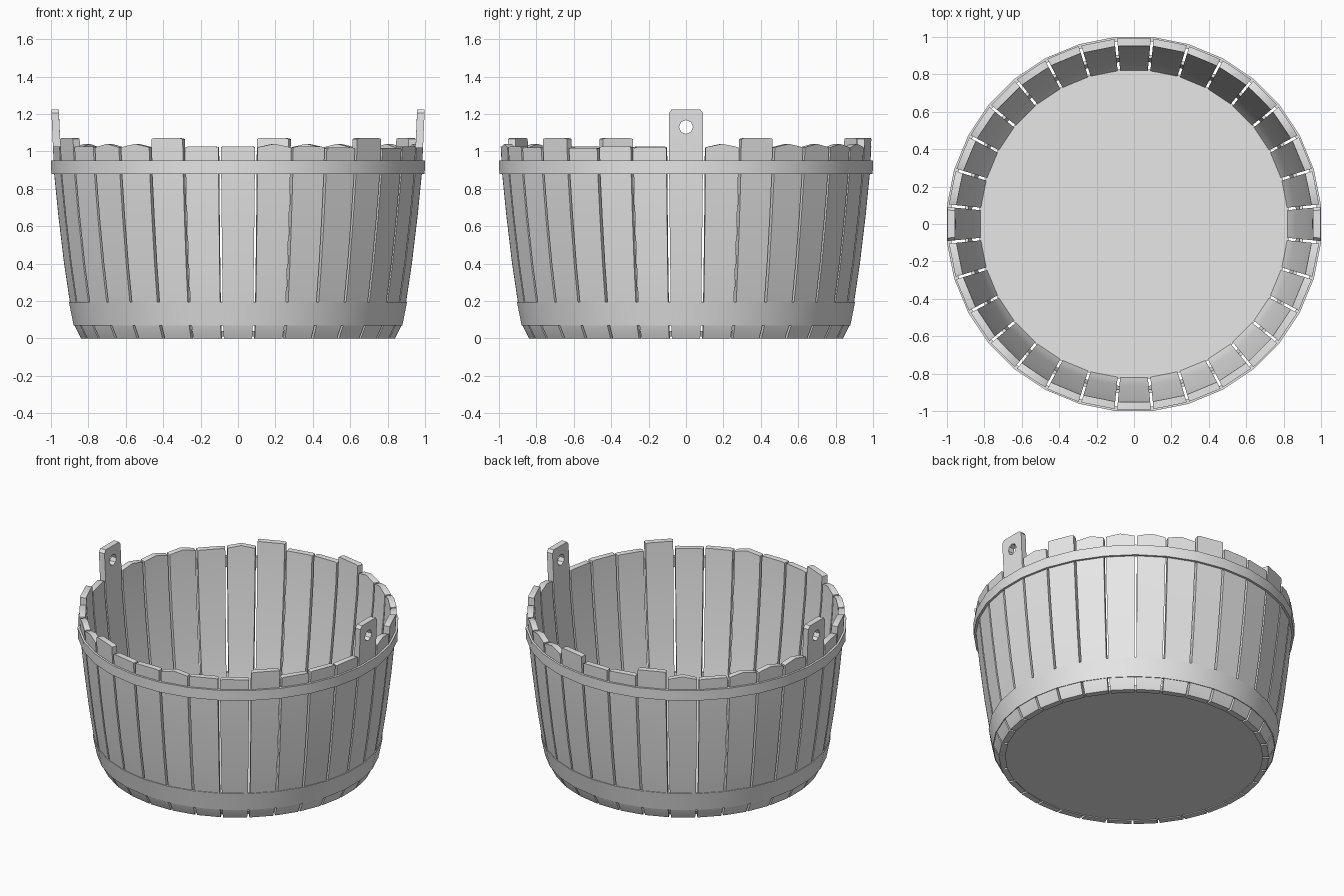
import bpy, bmesh, math, random
from mathutils import Matrix

random.seed(4)
if "Cube" in bpy.data.objects:
    bpy.data.objects.remove(bpy.data.objects["Cube"])

COUNT = 32
STEP = 2 * math.pi / COUNT
THICK = 0.04
GAP = 0.014
# Outer wall profile: (height, distance from the axis to the flat face)
WALL = [(0, 0.84), (0.07, 0.875), (0.2, 0.9), (0.4, 0.93),
        (0.65, 0.96), (0.88, 0.983), (1.03, 0.991), (1.22, 0.998)]
HANDLES = (0, 16)
TALL = (2, 7, 10, 18, 22, 28)

wood = bpy.data.materials.new("grey_wood")
wood.use_nodes = True
wood.diffuse_color = (0.8, 0.8, 0.8, 1)
wood.node_tree.nodes["Principled BSDF"].inputs["Base Color"].default_value = (0.8, 0.8, 0.8, 1)


def finish(name, bm):
    bmesh.ops.recalc_face_normals(bm, faces=bm.faces)
    mesh = bpy.data.meshes.new(name)
    bm.to_mesh(mesh)
    bm.free()
    mesh.materials.append(wood)
    obj = bpy.data.objects.new(name, mesh)
    bpy.context.collection.objects.link(obj)
    return obj


def smooth(obj):
    bpy.ops.object.select_all(action='DESELECT')
    obj.select_set(True)
    bpy.context.view_layer.objects.active = obj
    bpy.ops.object.shade_smooth_by_angle(angle=math.radians(25))


def wall_radius(z):
    for (z0, r0), (z1, r1) in zip(WALL, WALL[1:]):
        if z <= z1:
            return r0 + (r1 - r0) * (z - z0) / (z1 - z0)
    return WALL[-1][1]


def stave(name, index, height, corner, shoulder):
    """Curved board; corner and shoulder lower its top edge at the sides."""
    bm = bmesh.new()
    across = [-1, -0.82, 0, 0.82, 1]
    tops = [height - d for d in (corner, shoulder, 0, shoulder, corner)]
    levels = [z for z, r in WALL[:6]]

    def sheet(inset):
        rows = []
        for zs in [[z] * 5 for z in levels] + [tops]:
            row = []
            for u, z in zip(across, zs):
                r = wall_radius(z) - inset
                half = r * math.tan(STEP / 2) - GAP / 2
                row.append(bm.verts.new((r, u * half, z)))
            rows.append(row)
        for a, b in zip(rows, rows[1:]):
            for i in range(4):
                bm.faces.new((a[i], a[i + 1], b[i + 1], b[i]))
        return rows

    outer, inner = sheet(0), sheet(THICK)

    def rim(rows):
        return (rows[0] + [r[-1] for r in rows[1:]] + rows[-1][-2::-1]
                + [r[0] for r in rows[-2:0:-1]])

    a, b = rim(outer), rim(inner)
    for i in range(len(a)):
        j = (i + 1) % len(a)
        bm.faces.new((a[i], a[j], b[j], b[i]))
    bm.transform(Matrix.Rotation(index * STEP, 4, 'Z'))
    return finish(name, bm)


def drill(obj, x, z, radius):
    bm = bmesh.new()
    bmesh.ops.create_cone(bm, cap_ends=True, segments=8, radius1=radius,
                          radius2=radius, depth=0.3,
                          matrix=Matrix.Translation((x, 0, z)) @ Matrix.Rotation(math.pi / 2, 4, 'Y'))
    cutter = finish("hole_cutter", bm)
    cutter.hide_render = True
    mod = obj.modifiers.new("hole", 'BOOLEAN')
    mod.operation = 'DIFFERENCE'
    mod.solver = 'EXACT'
    mod.object = cutter
    bpy.context.view_layer.objects.active = obj
    bpy.ops.object.modifier_apply(modifier=mod.name)
    bpy.data.objects.remove(cutter)


def hoop(name, section):
    """Ring swept from a closed (radius, height) section, flats facing the staves."""
    bm = bmesh.new()
    rings = []
    for i in range(COUNT):
        a = (i + 0.5) * STEP
        rings.append([bm.verts.new((r / math.cos(STEP / 2) * math.cos(a),
                                    r / math.cos(STEP / 2) * math.sin(a), z))
                      for r, z in section])
    n = len(section)
    for i in range(COUNT):
        a, b = rings[i], rings[(i + 1) % COUNT]
        for k in range(n):
            bm.faces.new((a[k], b[k], b[(k + 1) % n], a[(k + 1) % n]))
    smooth(finish(name, bm))


# Staves, with tall ones and two drilled handle boards
for i in range(COUNT):
    if i in HANDLES:
        board = stave("left_handle_board" if i == 0 else "right_handle_board",
                      i, 1.225, 0.02, 0)
        drill(board, 1 if i == 0 else -1, 1.13, 0.037)
    elif i in TALL:
        board = stave(f"tall_stave_{i}", i, 1.07, 0.004, 0)
    elif random.random() < 0.4:
        board = stave(f"peaked_stave_{i}", i, 1.04, 0.02, 0.015)
    else:
        board = stave(f"stave_{i}", i, random.uniform(1.018, 1.028), 0.004, 0)
    smooth(board)

# Hoops
hoop("upper_hoop", [(0.975, 0.88), (0.998, 0.88), (1.0, 0.95), (0.975, 0.95)])
hoop("lower_hoop", [(0.865, 0.07), (0.879, 0.07), (0.904, 0.195), (0.885, 0.195)])

# Floor
bm = bmesh.new()
bmesh.ops.create_cone(bm, cap_ends=True, segments=COUNT, radius1=0.815,
                      radius2=0.83, depth=0.03,
                      matrix=Matrix.Translation((0, 0, 0.025)) @ Matrix.Rotation(STEP / 2, 4, 'Z'))
smooth(finish("floor", bm))
